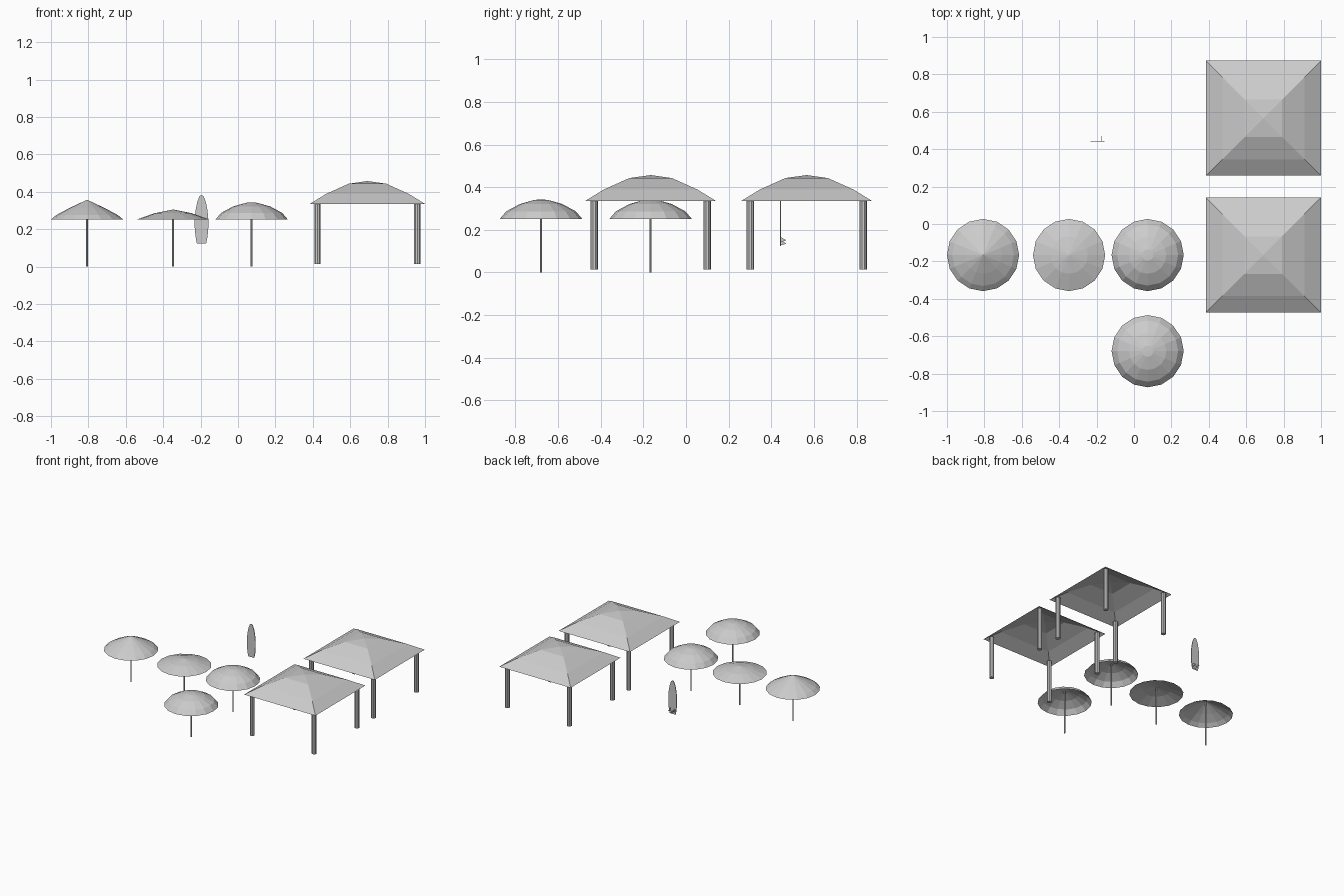
import bpy, bmesh, math
from mathutils import Vector

if "Cube" in bpy.data.objects:
    bpy.data.objects.remove(bpy.data.objects["Cube"])


def make_object(name, bm, loc=(0, 0, 0)):
    bmesh.ops.recalc_face_normals(bm, faces=bm.faces)
    me = bpy.data.meshes.new(name)
    bm.to_mesh(me)
    bm.free()
    ob = bpy.data.objects.new(name, me)
    ob.location = loc
    bpy.context.collection.objects.link(ob)
    return ob


def canopy(name, loc, profile, sides, start=0.0):
    """Open sheet: polygon rings given as (radius, z), closed by an apex."""
    bm = bmesh.new()
    rings = []
    for r, z in profile[:-1]:
        angles = [start + 2 * math.pi * i / sides for i in range(sides)]
        rings.append([bm.verts.new((r * math.cos(a), r * math.sin(a), z)) for a in angles])
    apex = bm.verts.new((0, 0, profile[-1][1]))
    for i in range(sides):
        j = (i + 1) % sides
        for low, high in zip(rings, rings[1:]):
            bm.faces.new((low[i], low[j], high[j], high[i]))
        bm.faces.new((rings[-1][i], rings[-1][j], apex))
    return make_object(name, bm, loc)


def post(name, x, y, z0, z1, radius, sides):
    bm = bmesh.new()
    bmesh.ops.create_cone(bm, cap_ends=True, segments=sides, radius1=radius,
                          radius2=radius, depth=z1 - z0)
    return make_object(name, bm, (x, y, (z0 + z1) / 2))


def plate(name, outline, thickness, direction):
    """Flat outline of 3D points extruded along a direction."""
    bm = bmesh.new()
    face = bm.faces.new([bm.verts.new(p) for p in outline])
    ext = bmesh.ops.extrude_face_region(bm, geom=[face], use_keep_orig=True)
    moved = [v for v in ext["geom"] if isinstance(v, bmesh.types.BMVert)]
    bmesh.ops.translate(bm, verts=moved, vec=Vector(direction) * thickness)
    return make_object(name, bm)


# Parasols: pointed, shallow and two domed
pointed = [(0.193, 0.252), (0.165, 0.275), (0.1, 0.31), (0, 0.357)]
shallow = [(0.193, 0.252), (0.1, 0.285), (0, 0.305)]
domed = [(0.193, 0.252), (0.163, 0.287), (0.1, 0.321), (0.03, 0.341), (0, 0.342)]
parasols = [("pointed", -0.807, -0.166, pointed), ("shallow", -0.347, -0.166, shallow),
            ("domed_back", 0.073, -0.166, domed), ("domed_front", 0.073, -0.68, domed)]
for kind, x, y, profile in parasols:
    canopy(f"{kind}_parasol_canopy", (x, y, 0), profile, 16)
    post(f"{kind}_parasol_pole", x, y, 0, profile[-1][1] - 0.004, 0.005, 8)

# Pavilions: square curved roof on four posts
roof = [(0.308, 0.335), (0.22, 0.389), (0.1, 0.443), (0, 0.457)]
for label, cy in (("front", -0.166), ("back", 0.566)):
    cx = 0.692
    canopy(f"{label}_pavilion_roof", (cx, cy, 0),
           [(r * math.sqrt(2), z) for r, z in roof], 4, math.pi / 4)
    for sx in (-1, 1):
        for sy in (-1, 1):
            post(f"{label}_pavilion_post", cx + sx * 0.267, cy + sy * 0.265,
                 0.014, 0.345, 0.018, 10)

# Surfboard standing upright, with three fins on its back
bx, by = -0.195, 0.44
half = [(0.025, 0.124), (0.032, 0.16), (0.0365, 0.21), (0.0365, 0.25),
        (0.032, 0.3), (0.023, 0.345), (0.012, 0.374), (0.005, 0.381)]
outline = [(bx + w, by, z) for w, z in half] + [(bx - w, by, z) for w, z in reversed(half)]
plate("surfboard", outline, 0.005, (0, 1, 0))
for dx, dz in ((-0.019, 0.015), (0, 0), (0.019, 0.015)):
    fin = [(bx + dx - 0.001, by + a, dz + z) for a, z in
           ((0.004, 0.152), (0.03, 0.136), (0.02, 0.132), (0.004, 0.128))]
    plate("surfboard_fin", fin, 0.002, (1, 0, 0))
